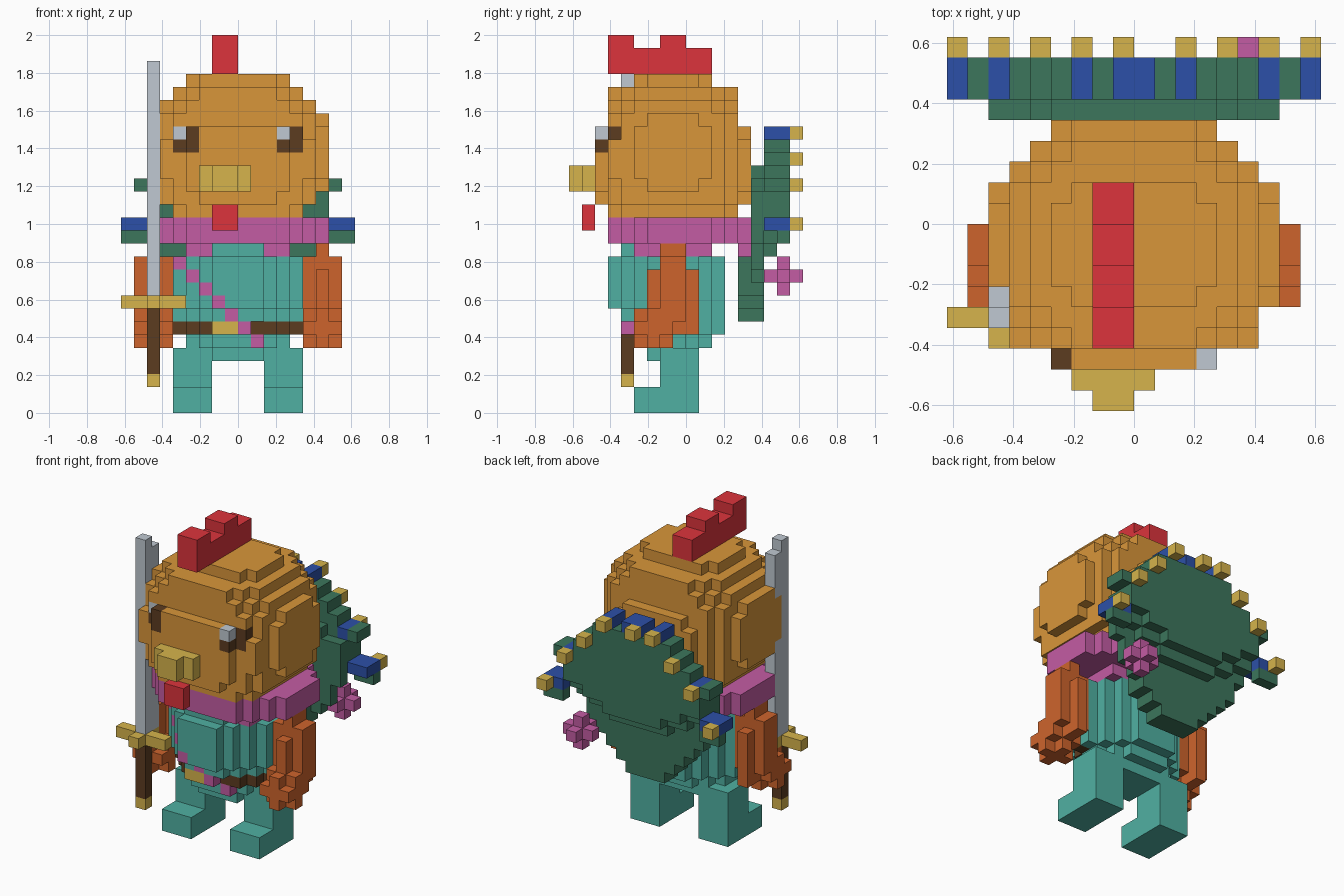
import bpy
import bmesh
import math
from mathutils import Vector

if "Cube" in bpy.data.objects:
    bpy.data.objects.remove(bpy.data.objects["Cube"], do_unlink=True)

V = 2 / 29          # edge length of one block
taken = set()       # cells already used by an earlier part


def material(name, rgb):
    lin = [((c / 255 + 0.055) / 1.055) ** 2.4 for c in rgb] + [1]
    m = bpy.data.materials.new(name)
    m.use_nodes = True
    m.diffuse_color = lin
    m.node_tree.nodes["Principled BSDF"].inputs["Base Color"].default_value = lin
    return m


TAN = material("tan", (217, 150, 58))
GOLD = material("gold", (214, 180, 76))
RED = material("red", (220, 52, 60))
GREEN = material("green", (60, 118, 92))
BLUE = material("blue", (44, 80, 168))
PINK = material("magenta", (196, 92, 164))
TEAL = material("teal", (80, 176, 162))
BROWN = material("brown", (92, 60, 32))
RUST = material("rust", (206, 100, 44))
STEEL = material("steel", (192, 201, 210))


def part(name, mat, boxes, mirror=False):
    """Merge block boxes (x0,x1, y0,y1, z0,z1) into one outer shell."""
    cells = set()
    for x0, x1, y0, y1, z0, z1 in boxes:
        for x in range(x0, x1):
            for y in range(y0, y1):
                for z in range(z0, z1):
                    cells.add((x, y, z))
                    if mirror:
                        cells.add((-1 - x, y, z))
    cells -= taken
    taken.update(cells)
    bm = bmesh.new()
    verts = {}
    for c in sorted(cells):
        for axis in range(3):
            for side in (0, 1):
                n = list(c)
                n[axis] += 2 * side - 1
                if tuple(n) in cells:
                    continue
                u, w = (axis + 1) % 3, (axis + 2) % 3
                loop = []
                for a, b in ((0, 0), (1, 0), (1, 1), (0, 1)):
                    p = list(c)
                    p[axis] += side
                    p[u] += a
                    p[w] += b
                    p = tuple(p)
                    if p not in verts:
                        verts[p] = bm.verts.new(Vector(p) * V)
                    loop.append(verts[p])
                bm.faces.new(loop if side else loop[::-1])
    # Join neighbouring coplanar squares into larger flat faces
    bmesh.ops.dissolve_limit(bm, angle_limit=math.radians(1),
                             verts=bm.verts[:], edges=bm.edges[:])
    me = bpy.data.meshes.new(name)
    bm.to_mesh(me)
    bm.free()
    me.materials.append(mat)
    ob = bpy.data.objects.new(name, me)
    bpy.context.collection.objects.link(ob)


def layers(*rows):
    """Symmetric slabs: each row is (z0, z1, (half width, y0, y1), ...)."""
    return [(-h, h, y0, y1, z0, z1) for z0, z1, *rects in rows for h, y0, y1 in rects]


# Eyes
part("eye_whites", STEEL, [(3, 4, -7, -6, 21, 22), (-5, -4, -6, -5, 21, 22)])
part("left_eye", BROWN, [(3, 4, -7, -6, 20, 21), (4, 5, -6, -5, 20, 22)])
part("right_eye", BROWN, [(-4, -3, -7, -6, 20, 22), (-5, -4, -6, -5, 20, 21)])

# Head, rounded in steps
part("head", TAN, layers(
    (14, 15, (4, -5, 3)),
    (15, 16, (5, -5, 3), (4, -6, 4)),
    (16, 17, (6, -5, 3), (5, -6, 4), (3, -7, 5)),
    (17, 18, (7, -3, 1), (6, -5, 3), (5, -6, 4), (4, -7, 5)),
    (18, 20, (7, -4, 2), (6, -6, 3), (5, -6, 4), (4, -7, 5)),
    (20, 21, (7, -4, 2), (6, -6, 3), (5, -6, 4), (3, -7, 5), (4, -6, 5)),
    (21, 22, (7, -4, 2), (6, -5, 3), (5, -6, 4), (3, -7, 5)),
    (22, 23, (7, -3, 1), (6, -5, 3), (5, -6, 4)),
    (23, 24, (6, -4, 2), (5, -5, 3), (4, -6, 4)),
    (24, 25, (5, -4, 2), (4, -5, 3), (3, -6, 4)),
    (25, 26, (4, -3, 1), (3, -4, 2))))
part("comb", RED, [(-2, 0, -6, 2, 26, 28), (-2, 0, -6, -4, 28, 29), (-2, 0, -2, 0, 28, 29)])
part("beak", GOLD, [(-3, 1, -8, -7, 17, 19), (-2, 0, -9, -8, 17, 19)])
part("wattle", RED, [(-2, 0, -8, -7, 14, 16)])

# Arms with stepped hands
part("arms", RUST, [
    (6, 7, -2, 0, 11, 13), (6, 7, -3, 1, 7, 11), (5, 8, -2, 0, 7, 12),
    (6, 7, -4, 1, 6, 8), (6, 7, -4, -1, 5, 6),
    (5, 8, -3, 0, 7, 8), (5, 8, -4, -1, 6, 7), (5, 8, -3, -2, 5, 6)], mirror=True)

# Scarf with hanging lower folds
part("scarf", PINK, layers(
    (13, 15, (7, -3, 2), (6, -4, 3), (5, -5, 4), (4, -6, 5)),
    (12, 13, (2, 4, 5))) + [(2, 4, -4, 2, 12, 13), (-4, -2, -4, 2, 12, 13)])

# Diagonal strap following the chest surface
part("strap", PINK, [(k - 5, k - 4, y, y + 1, 11 - k, 12 - k)
                     for k, y in enumerate((-3, -4, -5, -6, -5, -5, -4))])

# Belt and buckle
part("buckle", GOLD, [(-2, 0, -5, -4, 6, 7)])
part("belt", BROWN, layers((6, 7, (3, -4, -3), (4, -3, -2), (5, -2, -1))))

# Torso, rounded in upright steps
part("torso", TEAL, layers(
    (12, 13, (2, -5, 2)),
    (8, 12, (5, -3, 0), (4, -4, 1), (3, -5, 2), (2, -6, 3)),
    (7, 8, (5, -2, 0), (4, -3, 1), (3, -4, 2), (2, -5, 3)),
    (6, 7, (5, -1, 0), (4, -2, 1), (3, -3, 2), (2, -3, 3)),
    (5, 6, (4, -2, 0), (3, -3, 1), (2, -4, 2)),
    (4, 5, (2, -3, 1))))

# Legs with forward feet
part("legs", TEAL, [(2, 5, -2, 1, 0, 5), (2, 5, -4, -2, 0, 2)], mirror=True)

# Sword
part("sword_blade", STEEL, [(-7, -6, -5, -4, 9, 27), (-7, -6, -4, -3, 9, 26)])
part("sword_guard", GOLD, [(-9, -4, -5, -4, 8, 9), (-7, -6, -6, -3, 8, 9)])
part("sword_grip", BROWN, [(-7, -6, -5, -4, 3, 8)])
part("sword_pommel", GOLD, [(-7, -6, -5, -4, 2, 3)])

# Back shell: rim blocks, studs, then the stepped plate
part("shell_rim", BLUE, [(7, 9, 6, 8, 14, 15), (6, 7, 6, 8, 17, 18),
                         (2, 3, 6, 8, 21, 22), (0, 1, 6, 8, 21, 22)], mirror=True)
part("shell_studs", GOLD, [(x, x + 1, 8, 9, z, z + 1) for x, z in (
    (8, 14), (6, 17), (4, 19), (2, 21), (-1, 21),
    (-3, 21), (-5, 19), (-7, 17), (-9, 14))])
part("tail_puff", PINK, [(5, 6, 6, 9, 10, 11), (5, 6, 7, 8, 9, 12), (4, 7, 7, 8, 10, 11)])
part("back_shell", GREEN, layers(
    (20, 21, (4, 6, 8)), (19, 20, (5, 6, 8)), (18, 19, (6, 6, 8), (4, 5, 6)),
    (17, 18, (8, 6, 8), (5, 5, 6)), (15, 17, (7, 5, 8)),
    (14, 15, (7, 5, 7), (5, 7, 8)),
    (13, 14, (7, 5, 6), (5, 6, 7), (3, 7, 8)),
    (12, 13, (6, 5, 6), (3, 6, 7)), (11, 12, (6, 5, 6), (4, 4, 5)),
    (10, 11, (5, 5, 6), (4, 4, 5)), (9, 10, (4, 4, 6)),
    (8, 9, (3, 4, 6)), (7, 8, (2, 4, 6)))
    + [(7, 9, 7, 8, 13, 14), (-9, -7, 7, 8, 13, 14)])
